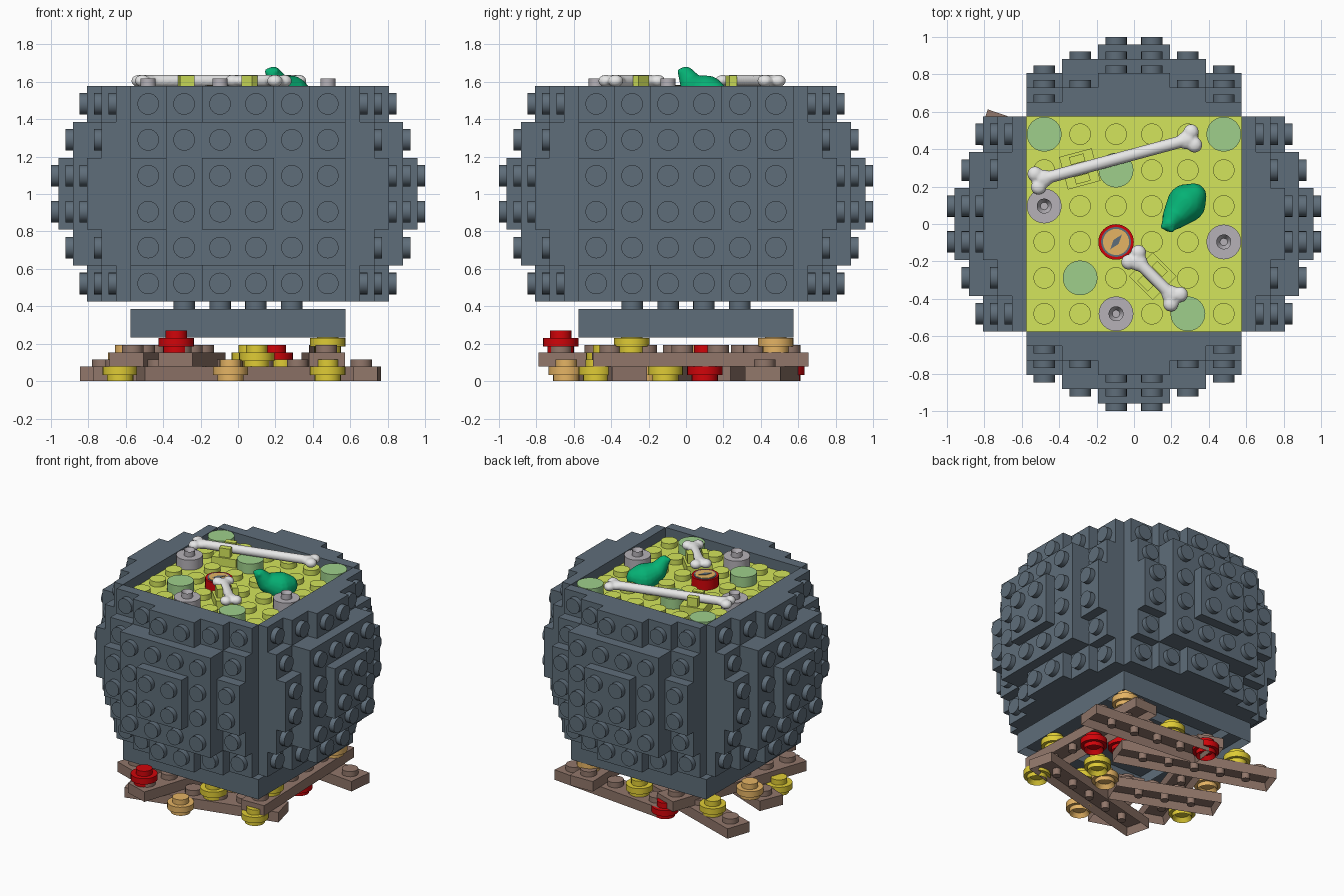
import bpy, bmesh, math
from mathutils import Matrix, Vector

if "Cube" in bpy.data.objects:
    bpy.data.objects.remove(bpy.data.objects["Cube"])

P = 0.192           # stud pitch
H = 0.0768          # plate height
STUD_R, STUD_H = 0.0576, 0.04
CORE = 3 * P        # half width of the core
LOW, HIGH = 0.426, 1.578
FLOOR = HIGH - H    # surface of the inner board


def material(name, r, g, b):
    mat = bpy.data.materials.new(name)
    mat.use_nodes = True
    lin = [(c / 255) ** 2.2 for c in (r, g, b)] + [1]
    mat.diffuse_color = lin
    mat.node_tree.nodes["Principled BSDF"].inputs["Base Color"].default_value = lin
    return mat


SLATE = material("slate blue", 95, 109, 121)
LIME = material("lime", 210, 228, 92)
SAGE = material("sage", 157, 206, 138)
EMERALD = material("emerald", 14, 176, 116)
BONE = material("bone white", 232, 232, 232)
STONE = material("stone grey", 180, 176, 182)
RED = material("red", 208, 12, 18)
WOOD = material("wood brown", 144, 118, 106)
YELLOW = material("yellow", 222, 202, 56)
TAN = material("tan", 228, 178, 100)


def box(bm, lo, hi, mat=Matrix(), hollow=False):
    old = set(bm.verts)
    size = [b - a for a, b in zip(lo, hi)]
    mid = [(a + b) / 2 for a, b in zip(lo, hi)]
    geo = bmesh.ops.create_cube(bm, size=1, matrix=Matrix.Translation(mid) @ Matrix.Diagonal((*size, 1)))
    if hollow:   # push up an inset of the underside
        faces = {f for v in geo["verts"] for f in v.link_faces}
        under = min(faces, key=lambda f: f.calc_center_median().z)
        bmesh.ops.inset_region(bm, faces=[under], thickness=0.03)
        bmesh.ops.translate(bm, verts=under.verts, vec=(0, 0, H * 0.7))
    bmesh.ops.transform(bm, matrix=mat, verts=[v for v in bm.verts if v not in old])


def cyl(bm, base, r, h, mat=Matrix(), hole=0, sink=1, sides=24):
    geo = bmesh.ops.create_cone(bm, cap_ends=True, segments=sides, radius1=r, radius2=r, depth=h,
                                matrix=mat @ Matrix.Translation(Vector(base) + Vector((0, 0, h / 2))))
    if hole:   # sink a round hole into the upper (1) or lower (-1) cap
        cap = max({f for v in geo["verts"] for f in v.link_faces},
                  key=lambda f: sink * f.calc_center_median().z)
        bmesh.ops.inset_region(bm, faces=[cap], thickness=r - hole)
        bmesh.ops.translate(bm, verts=cap.verts, vec=(0, 0, -sink * h * 0.9))


def ball(bm, at, r, flat=1):
    bmesh.ops.create_uvsphere(bm, u_segments=16, v_segments=10, radius=r,
                              matrix=Matrix.Translation(at) @ Matrix.Diagonal((1, 1, flat, 1)))


def finish(name, bm, mat):
    me = bpy.data.meshes.new(name)
    bm.to_mesh(me)
    bm.free()
    ob = bpy.data.objects.new(name, me)
    bpy.context.collection.objects.link(ob)
    me.materials.append(mat)
    bpy.ops.object.select_all(action="DESELECT")
    ob.select_set(True)
    bpy.context.view_layer.objects.active = ob
    bpy.ops.object.shade_smooth_by_angle(angle=math.radians(35))
    return ob


def smooth_merge(ob):
    mod = ob.modifiers.new("merge", "REMESH")
    mod.mode, mod.voxel_size, mod.use_smooth_shade = "VOXEL", 0.01, True


GRID = [(i - 2.5) * P for i in range(6)]

# Stepped side panels: (width, height, layers) of each nested slab
STEPS = ((6, 6, 1), (6, 4, 2), (4, 6, 2), (6, 2, 3), (2, 6, 3), (4, 4, 4), (2, 2, 5))


def side_panel(name, angle):
    bm = bmesh.new()
    mid = (LOW + HIGH) / 2
    for w, t, n in STEPS:
        box(bm, (-w * P / 2, -CORE - n * H, mid - t * P / 2), (w * P / 2, -CORE, mid + t * P / 2))
    outward = Matrix.Rotation(math.pi / 2, 4, "X")
    for x in GRID:
        for z in GRID:
            n = max(s[2] for s in STEPS if abs(x) < s[0] * P / 2 and abs(z) < s[1] * P / 2)
            cyl(bm, (0, 0, 0), STUD_R, STUD_H, Matrix.Translation((x, -CORE - n * H, mid + z)) @ outward)
    bm.transform(Matrix.Rotation(angle, 4, "Z"))
    finish(name, bm, SLATE)


for i, side in enumerate(("front", "left", "back", "right")):
    side_panel(side + "_panel", i * math.pi / 2)

# Core, foot and the studs between them
bm = bmesh.new()
box(bm, (-CORE, -CORE, LOW), (CORE, CORE, FLOOR - 0.03))
finish("core", bm, SLATE)
bm = bmesh.new()
box(bm, (-CORE, -CORE, LOW - STUD_H - H), (CORE, CORE, LOW - STUD_H))
for k in range(4):
    box(bm, (-CORE, -CORE, 0.233), (CORE - P, -CORE + P, LOW - STUD_H - H),
        Matrix.Rotation(k * math.pi / 2, 4, "Z"), hollow=True)
for x in GRID[1:5]:
    for y in GRID[1:5]:
        cyl(bm, (x, y, LOW - STUD_H), STUD_R, STUD_H)
finish("foot", bm, SLATE)

# Studded board inside the rim
bm = bmesh.new()
box(bm, (-CORE, -CORE, FLOOR - 0.03), (CORE, CORE, FLOOR))
for x in GRID:
    for y in GRID:
        cyl(bm, (x, y, FLOOR), STUD_R, STUD_H)
finish("soup_board", bm, LIME)

# Round tiles and hollow-studded round plates on the board
for i, j in ((0, 5), (5, 5), (2, 4), (1, 1), (4, 0)):
    bm = bmesh.new()
    cyl(bm, (GRID[i], GRID[j], FLOOR), 0.093, H)
    finish("round_tile", bm, SAGE)
for i, j in ((0, 3), (5, 2), (2, 0)):
    bm = bmesh.new()
    cyl(bm, (GRID[i], GRID[j], FLOOR), 0.093, H)
    cyl(bm, (GRID[i], GRID[j], FLOOR + H), 0.04, STUD_H, hole=0.02)
    finish("hollow_stud_plate", bm, STONE)

# Compass dial
cx, cy = GRID[2], GRID[2]
for name, r, z, h, mat in (("dial_case", 0.095, FLOOR, H, RED), ("dial_ring", 0.08, HIGH, 0.003, SLATE),
                           ("dial_face", 0.07, HIGH, 0.005, TAN)):
    bm = bmesh.new()
    cyl(bm, (cx, cy, z), r, h, sides=32)
    finish(name, bm, mat)
bm = bmesh.new()
cyl(bm, (0, 0, 0), 0.05, 0.004, sides=4)
bm.transform(Matrix.Translation((cx, cy, HIGH + 0.004)) @ Matrix.Rotation(0.9, 4, "Z") @ Matrix.Diagonal((1, 0.35, 1, 1)))
finish("dial_needle", bm, SLATE)


# Bones and the clips that hold them
def bone(name, a, b, clip_at):
    a, b = Vector((*a, 1.605)), Vector((*b, 1.605))
    along = (b - a).normalized()
    side = Vector((-along.y, along.x, 0))
    turn = along.to_track_quat("Z", "Y").to_matrix().to_4x4()
    bm = bmesh.new()
    cyl(bm, (0, 0, 0), 0.033, (b - a).length, Matrix.Translation(a) @ turn, sides=16)
    for end, out in ((a, -along), (b, along)):
        ball(bm, end - out * 0.03, 0.048, 0.68)
        for s in (-1, 1):
            ball(bm, end + out * 0.01 + side * s * 0.036, 0.042, 0.78)
    smooth_merge(finish(name, bm, BONE))
    bm = bmesh.new()
    frame = Matrix.Translation(a.lerp(b, clip_at) - Vector((0, 0, 1.605))) @ Matrix.Rotation(
        math.atan2(along.y, along.x), 4, "Z")
    box(bm, (-0.09, -0.09, FLOOR), (0.09, 0.09, FLOOR + 0.065), frame)
    for y in (-0.075, 0.033):
        box(bm, (-0.04, y, FLOOR), (0.04, y + 0.042, 1.633), frame)
    finish(name + "_clip", bm, LIME)


bone("long_bone", (-0.51, 0.235), (0.305, 0.455), 0.27)
bone("short_bone", (0.005, -0.185), (0.215, -0.395), 0.45)

# Green creature: a smooth rounded body rising to a small head
spine = ((0.32, 0.15, 1.54, 0.068), (0.28, 0.11, 1.53, 0.104), (0.22, 0.04, 1.57, 0.068), (0.19, 0, 1.64, 0.042))
bm = bmesh.new()
for p, q in zip(spine, spine[1:]):
    for k in range(7):
        s = [u + (v - u) * k / 6 for u, v in zip(p, q)]
        ball(bm, s[:3], s[3])
for at in ((0.16, -0.012, 1.655), (0.2, -0.028, 1.655)):
    ball(bm, at, 0.018)
smooth_merge(finish("green_creature", bm, EMERALD))


# Firewood planks: start, direction, studs, layer
def plank(start, heading, count, layer):
    bm = bmesh.new()
    z = layer * H
    box(bm, (0, -P / 2, z), (count * P, P / 2, z + H), hollow=True)
    for k in range(count):
        cyl(bm, ((k + 0.5) * P, 0, z + H), STUD_R, STUD_H)
        if k:   # post inside the hollow underside
            cyl(bm, (k * P, 0, z + 0.003), 0.03, H * 0.8, sides=12)
    bm.transform(Matrix.Translation((*start, 0)) @ Matrix.Rotation(math.radians(heading), 4, "Z"))
    finish("firewood_plank", bm, WOOD)


plank((-0.813, 0.522), -19, 6, 0)
plank((-0.74, 0.02), -22, 4, 0)
plank((0.755, 0.41), 174, 5, 0)
plank((-0.52, -0.58), 14, 6, 0)
plank((-0.22, 0.57), -109, 6, 1)
plank((-0.335, -0.76), 72, 3, 1)
plank((0.475, -0.5), 92, 6, 1)


# Flame-coloured round plates
def ember(x, y, layer, mat):
    bm = bmesh.new()
    z = layer * H
    cyl(bm, (x, y, z), 0.07, 0.035, hole=0.048, sink=-1)
    cyl(bm, (x, y, z + 0.032), 0.094, H - 0.032)
    cyl(bm, (x, y, z + H), STUD_R, STUD_H)
    finish("ember_plate", bm, mat)


for e in ((-0.33, -0.67, 2, RED), (-0.04, -0.64, 0, TAN), (0.48, -0.48, 0, YELLOW), (0.48, -0.29, 2, YELLOW),
          (-0.63, -0.23, 0, YELLOW), (0.45, 0.1, 0, RED), (0.48, 0.48, 2, TAN), (-0.2, 0.54, 0, RED),
          (0.1, -0.44, 1, YELLOW), (-0.55, 0.46, 1, YELLOW), (0.06, 0.48, 1, YELLOW), (-0.6, 0.08, 1, TAN),
          (0.2, 0.1, 1, RED), (0.24, -0.11, 0, YELLOW), (0.08, -0.22, 0, TAN)):
    ember(*e)
